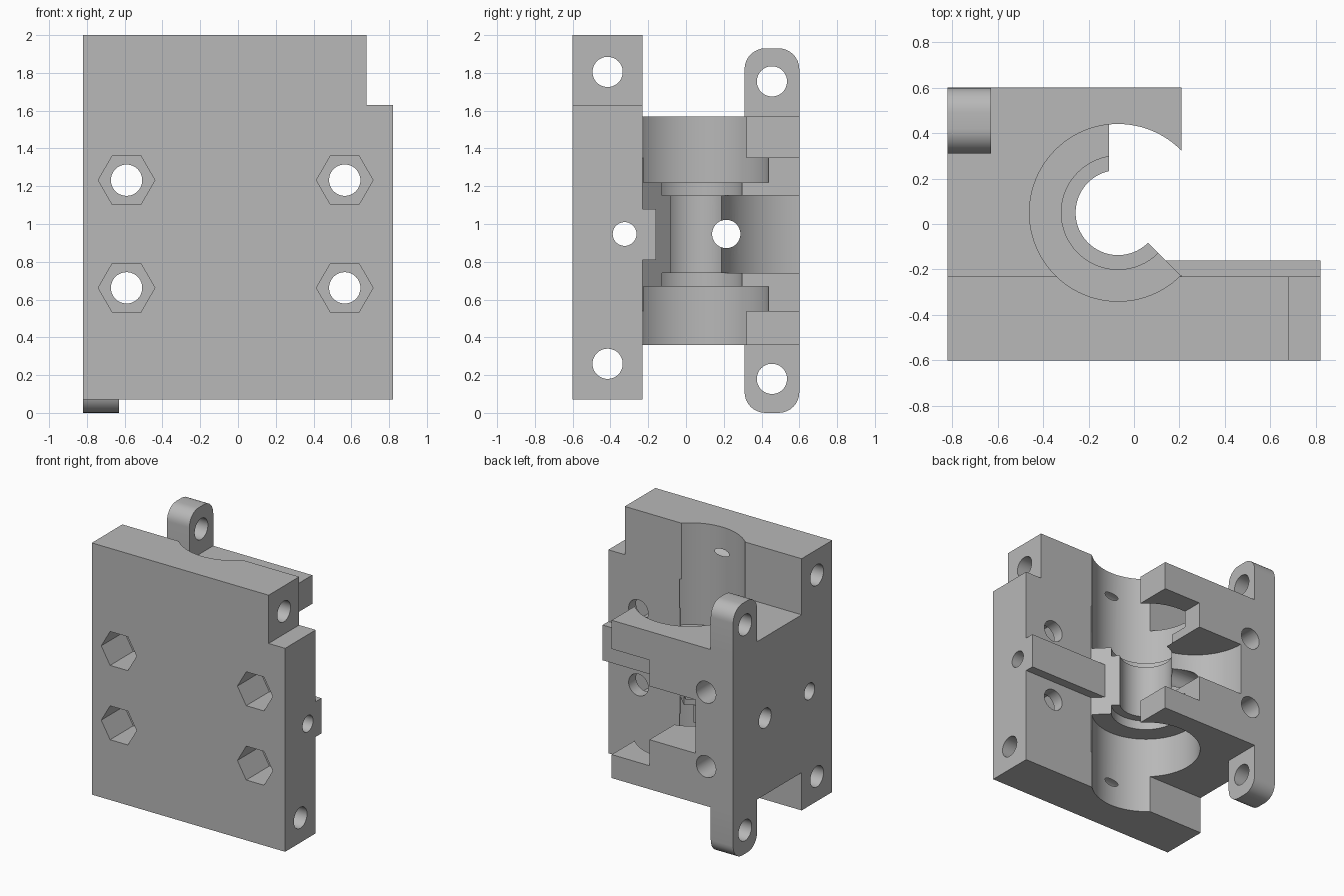
import bpy, bmesh, math
from mathutils import Matrix

cube = bpy.data.objects.get("Cube")
if cube:
    bpy.data.objects.remove(cube, do_unlink=True)

grey = bpy.data.materials.new("plain grey")
grey.use_nodes = True
grey.diffuse_color = (0.48, 0.48, 0.48, 1)
grey.node_tree.nodes["Principled BSDF"].inputs["Base Color"].default_value = grey.diffuse_color


def make(name, bm):
    bmesh.ops.recalc_face_normals(bm, faces=bm.faces)
    mesh = bpy.data.meshes.new(name)
    bm.to_mesh(mesh)
    bm.free()
    mesh.materials.append(grey)
    obj = bpy.data.objects.new(name, mesh)
    bpy.context.collection.objects.link(obj)
    return obj


def prism(name, points, start, end, axis="z"):
    """Extrude a flat outline along z, or along x with points given as (y, z)."""
    place = (lambda p, h: (p[0], p[1], h)) if axis == "z" else (lambda p, h: (h, p[0], p[1]))
    bm = bmesh.new()
    face = bm.faces.new([bm.verts.new(place(p, start)) for p in points])
    moved = bmesh.ops.extrude_face_region(bm, geom=[face])["geom"]
    shift = place((0, 0), end - start)
    bmesh.ops.translate(bm, vec=shift, verts=[v for v in moved if isinstance(v, bmesh.types.BMVert)])
    return make(name, bm)


def box(name, x, y, z):
    return prism(name, [(x[0], y[0]), (x[1], y[0]), (x[1], y[1]), (x[0], y[1])], *z)


def rod(name, centre, radius, length, axis="z", sides=64):
    bm = bmesh.new()
    turn = {"x": Matrix.Rotation(math.pi / 2, 4, "Y"),
            "y": Matrix.Rotation(math.pi / 2, 4, "X"), "z": Matrix()}[axis]
    spin = Matrix.Rotation(math.pi / 2, 4, "Z")
    bmesh.ops.create_cone(bm, cap_ends=True, segments=sides, radius1=radius, radius2=radius,
                          depth=length, matrix=Matrix.Translation(centre) @ turn @ spin)
    return make(name, bm)


def combine(target, tool, operation="DIFFERENCE"):
    mod = target.modifiers.new("join", "BOOLEAN")
    mod.object, mod.operation, mod.solver = tool, operation, "EXACT"
    bpy.context.view_layer.objects.active = target
    bpy.ops.object.modifier_apply(modifier=mod.name)
    bpy.data.objects.remove(tool, do_unlink=True)


BX, BY = -0.07, 0.05   # bore axis
MID = 0.947            # height of the middle holes

# Rear block, opened on the left side between its two arms
body = box("clamp_body", (-0.82, 0.21), (-0.4, 0.6), (0.36, 1.57))
combine(body, prism("mouth", [(BX, BY), (0.21, -0.23), (0.4, -0.23), (0.4, 0.7),
                              (-0.11, 0.7), (-0.11, BY)], 0.54, 1.35))

# Front plate with its notched corner
plate = box("plate", (-0.82, 0.82), (-0.6, -0.23), (0.07, 2.0))
combine(plate, box("notch", (0.68, 0.9), (-0.7, 0), (1.63, 2.1)))
combine(body, plate, "UNION")

# Tall rounded lug at the back corner
r = 0.11
lug = []
for cy, cz, start in ((0.6 - r, 1.93 - r, 0), (0.31 + r, 1.93 - r, 90),
                      (0.31 + r, r, 180), (0.6 - r, r, 270)):
    for i in range(9):
        a = math.radians(start + i * 11.25)
        lug.append((cy + r * math.cos(a), cz + r * math.sin(a)))
combine(body, prism("lug", lug, -0.82, -0.63, "x"), "UNION")

# Stepped bore: wide ends, narrow shoulders, narrower middle
for z in (0.67 - 1, 1.22 + 1):
    combine(body, rod("wide_bore", (BX, BY, z), 0.39, 2, sides=96))
for z in (0.69, 1.2):
    combine(body, rod("shoulder", (BX, BY, z), 0.25, 0.1))
combine(body, rod("core", (BX, BY, MID), 0.187, 0.7))

# Curved pocket open to the back
combine(body, rod("pocket", (BX, 0.6, 0.945), 0.43, 0.41, sides=96))

# Locating tab on the back of the plate
tab = prism("tab", [(0.14, -0.16), (0.82, -0.16), (0.82, -0.3), (0.28, -0.3)], 0.81, 1.08)
combine(body, tab, "UNION")

# Cross holes
for y, z, radius in ((-0.415, 0.26, 0.08), (-0.415, 1.805, 0.08), (0.455, 0.18, 0.08),
                     (0.455, 1.755, 0.08), (-0.325, MID, 0.063), (0.213, MID, 0.075)):
    combine(body, rod("cross_hole", (0, y, z), radius, 3, "x", 48))

# Bolt holes with hexagonal nut recesses
for x in (-0.59, 0.565):
    for z in (0.662, 1.232):
        combine(body, rod("bolt_hole", (x, 0, z), 0.083, 3, "y", 48))
        recess = rod("nut_recess", (0, 0, 0), 0.15, 0.56, "y", 6)
        if abs(max(v.co.x for v in recess.data.vertices) - 0.15) > 0.01:
            recess.data.transform(Matrix.Rotation(math.pi / 6, 4, "Y"))
        recess.data.transform(Matrix.Translation((x, -0.6, z)))
        combine(body, recess)

bpy.ops.object.select_all(action="DESELECT")
body.select_set(True)
bpy.context.view_layer.objects.active = body
bpy.ops.object.shade_smooth_by_angle(angle=math.radians(30))
